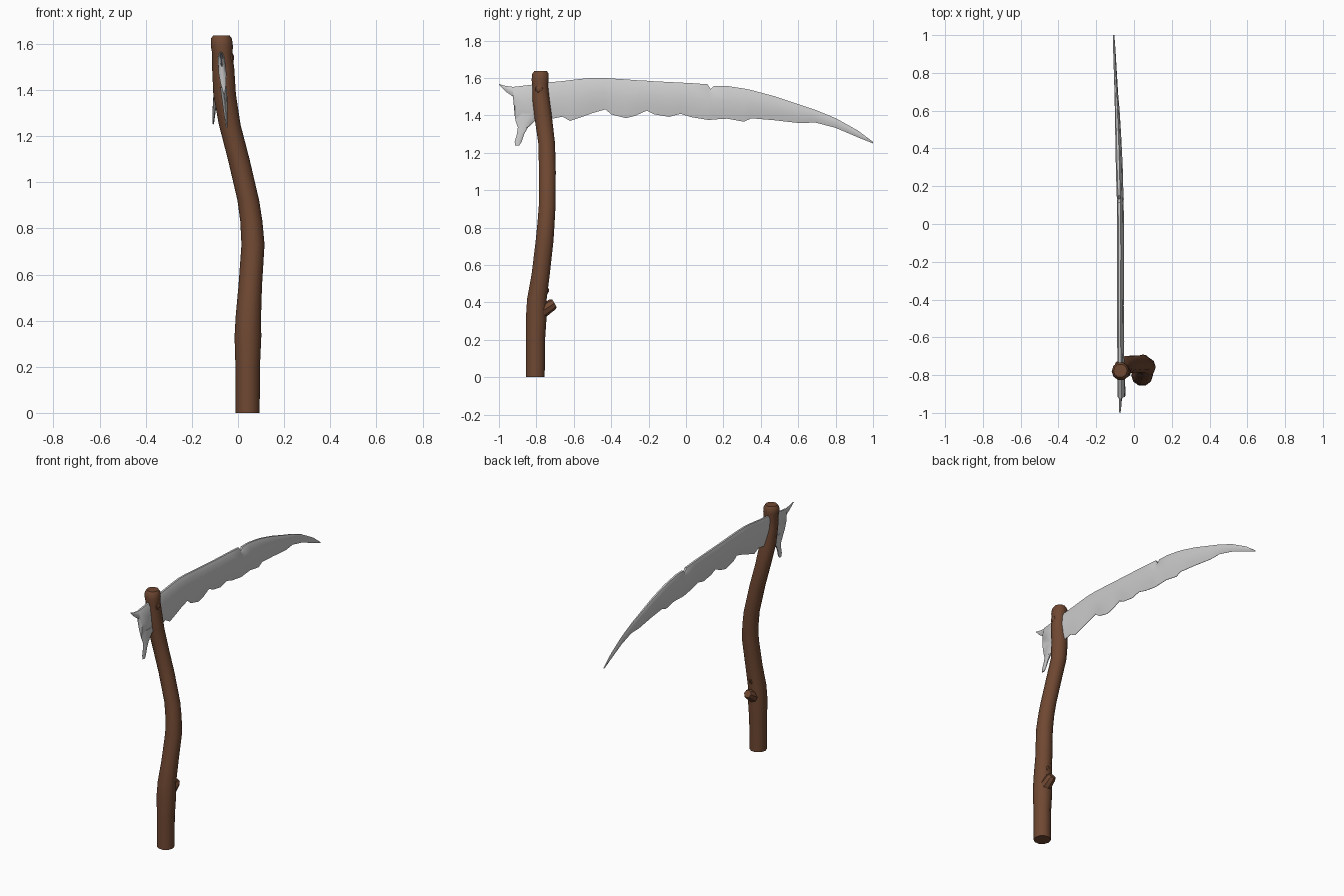
import bpy, bmesh, math
from mathutils import Vector

wood = bpy.data.materials.new("wood")
wood.diffuse_color = (0.16, 0.065, 0.032, 1)


def finish(bm, name, mat=None, angle=40):
    bmesh.ops.recalc_face_normals(bm, faces=bm.faces)
    me = bpy.data.meshes.new(name)
    bm.to_mesh(me)
    bm.free()
    ob = bpy.data.objects.new(name, me)
    bpy.context.collection.objects.link(ob)
    if mat:
        me.materials.append(mat)
    bpy.ops.object.select_all(action='DESELECT')
    ob.select_set(True)
    bpy.context.view_layer.objects.active = ob
    bpy.ops.object.shade_smooth_by_angle(angle=math.radians(angle))
    return ob


def loft(bm, rings):
    """Skin a list of closed point rings and cap both ends."""
    vs = [[bm.verts.new(p) for p in r] for r in rings]
    n = len(vs[0])
    for a, b in zip(vs, vs[1:]):
        for i in range(n):
            j = (i + 1) % n
            bm.faces.new((a[i], a[j], b[j], b[i]))
    bm.faces.new(vs[0])
    bm.faces.new(vs[-1])


def tube(name, path, axis, sides):
    """Path of (x, y, z, radius); every ring is square to the axis."""
    q = Vector(axis).to_track_quat('Z', 'Y')
    rings = []
    for x, y, z, r in path:
        rings.append([Vector((x, y, z)) + q @ Vector((
            r * math.cos(2 * math.pi * i / sides),
            r * math.sin(2 * math.pi * i / sides), 0)) for i in range(sides)])
    bm = bmesh.new()
    loft(bm, rings)
    return finish(bm, name, wood)


# Crooked wooden handle
tube("handle", [
    (.042, -.805, 0, .052), (.042, -.804, .2, .053), (.043, -.800, .33, .058),
    (.045, -.797, .42, .055), (.053, -.777, .55, .051), (.065, -.756, .73, .050),
    (.058, -.748, .83, .048), (.045, -.742, .92, .047), (.003, -.741, 1.1, .047),
    (-.036, -.745, 1.25, .047), (-.058, -.762, 1.38, .049), (-.064, -.776, 1.49, .048),
    (-.068, -.780, 1.56, .044), (-.070, -.780, 1.59, .048), (-.072, -.778, 1.622, .046),
    (-.072, -.777, 1.636, .036)], (0, 0, 1), 10)

# Cut branch stub, small twig and the knot beside the blade
tube("branch_stub", [(.048, -.785, .345, .042), (.048, -.745, .368, .034),
                     (.048, -.715, .388, .031), (.048, -.703, .395, .024)],
     (0, .86, .5), 8)
tube("twig_stub", [(.052, -.765, .44, .018), (.052, -.742, .462, .012),
                   (.052, -.737, .475, .007)], (0, .5, .86), 6)
tube("knot", [(-.05, -.785, 1.535, .026), (-.024, -.785, 1.54, .02),
              (-.018, -.785, 1.54, .01)], (1, 0, 0), 7)


def blade_x(y, z):
    """Sideways bow and slight tilt of the blade."""
    t = max(0, (y + .2) / 1.2)
    return -.067 - .058 * t * t - .08 * (z - 1.47)


def rib(a, b, t):
    """Lens-shaped blade section between edge points a and b (y, z)."""
    prof = [(0, .35), (.12, .85), (.45, 1), (.75, .65), (1, .08)]
    ring = []
    for side, pts in ((1, prof), (-1, prof[::-1])):
        for s, w in pts:
            y = a[0] + (b[0] - a[0]) * s
            z = a[1] + (b[1] - a[1]) * s
            ring.append((blade_x(y, z) + side * w * t, y, z))
    return ring


# Blade stations: y, spine z, ragged cutting edge z
stations = [
    (-1, 1.567, 1.563), (-.965, 1.557, 1.528), (-.925, 1.552, 1.50),
    (-.914, 1.553, 1.38), (-.83, 1.563, 1.368), (-.75, 1.575, 1.375),
    (-.66, 1.583, 1.393), (-.62, 1.588, 1.37), (-.56, 1.595, 1.39),
    (-.5, 1.60, 1.412), (-.43, 1.599, 1.432), (-.40, 1.597, 1.405),
    (-.32, 1.592, 1.385), (-.27, 1.588, 1.398), (-.21, 1.585, 1.425),
    (-.17, 1.582, 1.405), (-.09, 1.578, 1.392), (-.03, 1.575, 1.408),
    (.03, 1.572, 1.39), (.115, 1.566, 1.376), (.132, 1.54, 1.376),
    (.15, 1.558, 1.378), (.22, 1.557, 1.382), (.31, 1.543, 1.366),
    (.35, 1.535, 1.384), (.47, 1.503, 1.374), (.61, 1.456, 1.358),
    (.69, 1.43, 1.362), (.80, 1.385, 1.333), (.92, 1.318, 1.282), (1, 1.258, 1.25)]
bm = bmesh.new()
loft(bm, [rib((y, a), (y, b), .003 + .014 * min(1, (a - b) / .15))
          for y, a, b in stations])

# Hooked prong hanging from the heel of the blade: z, outer y, inner y
prong = [(1.41, -.912, -.76), (1.372, -.912, -.805), (1.335, -.899, -.845),
         (1.30, -.904, -.865), (1.26, -.916, -.878), (1.238, -.914, -.892)]
loft(bm, [rib((b, z), (a, z), .004 + .011 * (z - 1.238) / .172) for z, a, b in prong])
finish(bm, "blade", None, 35)
